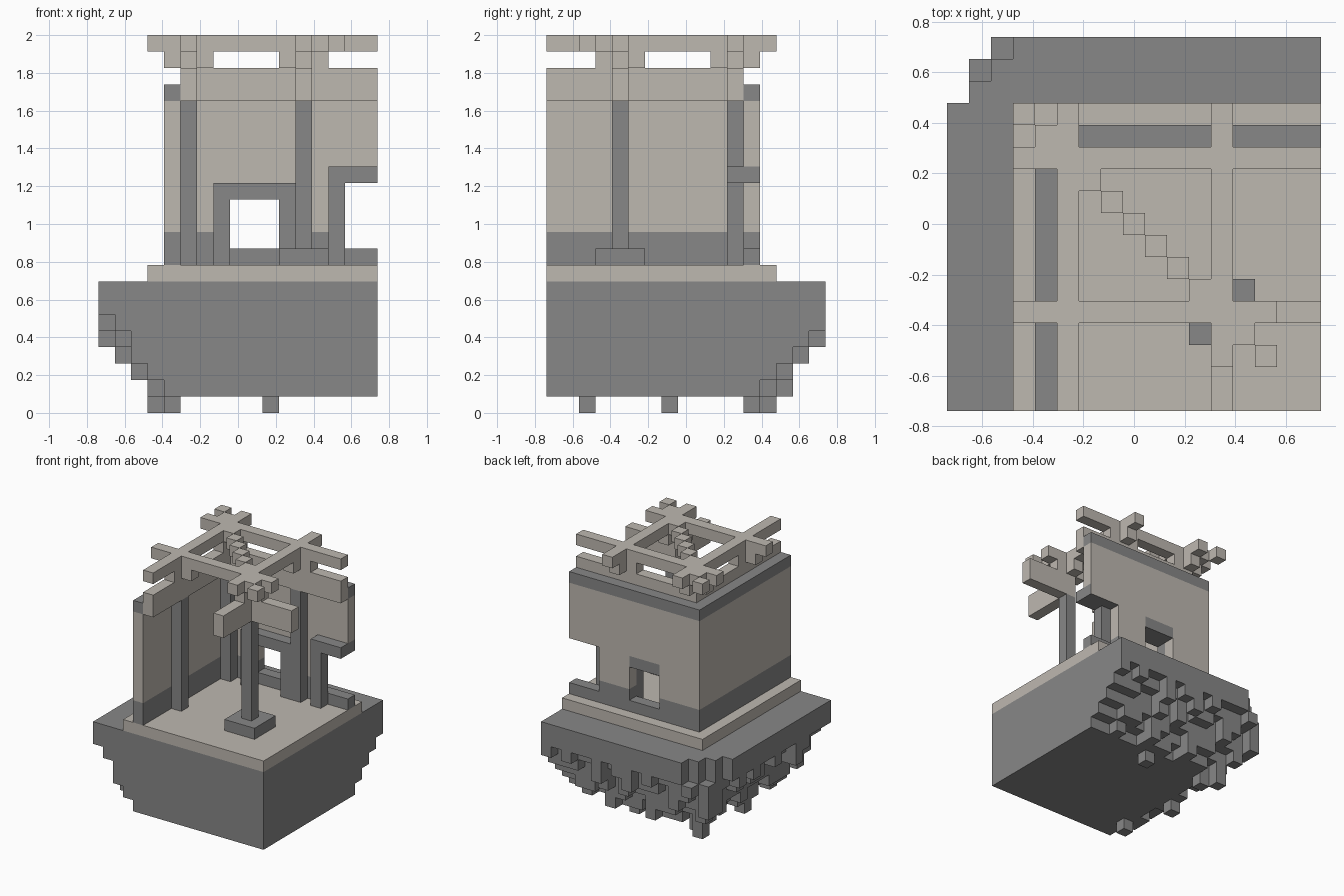
import bpy, bmesh, random
from mathutils import Vector

if "Cube" in bpy.data.objects:
    bpy.data.objects.remove(bpy.data.objects["Cube"], do_unlink=True)

U = 2 / 23            # edge length of one block
HALF = 8.5            # half the footprint in blocks


def material(name, rgb):
    m = bpy.data.materials.new(name)
    m.use_nodes = True
    m.diffuse_color = (*rgb, 1)
    bsdf = m.node_tree.nodes["Principled BSDF"]
    bsdf.inputs["Base Color"].default_value = (*rgb, 1)
    bsdf.inputs["Roughness"].default_value = 0.9
    return m


PALE = material("pale_stone", (0.515, 0.48, 0.434))
DARK = material("dark_stone", (0.245, 0.245, 0.245))


def box(x0, x1, y0, y1, z0, z1):
    return {(x, y, z) for x in range(x0, x1) for y in range(y0, y1) for z in range(z0, z1)}


def build(name, cells, mat, back_mat=None):
    """Skin a set of blocks, keeping only the outer faces."""
    bm = bmesh.new()
    verts = {}

    def vert(p):
        key = tuple(round(c) for c in p)
        if key not in verts:
            x, y, z = key
            verts[key] = bm.verts.new(((x - HALF) * U, (y - HALF) * U, z * U))
        return verts[key]

    for c in sorted(cells):
        for axis in range(3):
            for side in (0, 1):
                n = list(c)
                n[axis] += 1 if side else -1
                if tuple(n) in cells:
                    continue
                u, v = Vector((0, 0, 0)), Vector((0, 0, 0))
                u[(axis + 1) % 3] = 1
                v[(axis + 2) % 3] = 1
                o = Vector(c)
                o[axis] += side
                ring = [o, o + u, o + u + v, o + v]
                face = bm.faces.new([vert(p) for p in (ring if side else ring[::-1])])
                if back_mat and axis == 1 and side:
                    face.material_index = 1
    mesh = bpy.data.meshes.new(name)
    bm.to_mesh(mesh)
    bm.free()
    mesh.materials.append(mat)
    if back_mat:
        mesh.materials.append(back_mat)
    obj = bpy.data.objects.new(name, mesh)
    bpy.context.collection.objects.link(obj)
    return obj


# Rock base: stepped underside on the two outer sides, with hanging blocks
random.seed(7)
STEP = [6, 5, 3, 2, 1]
LOWEST = [4, 2, 1, 1, 1]
HANGING = {(3, 13), (4, 12), (10, 12), (3, 7), (4, 2)}
rock = set()
for x in range(17):
    for y in range(17):
        a, b = x, 16 - y
        if (a == 0 and b < 3) or (a < 2 and b == 0):
            continue
        m = min(a, b, int((a + b) * 0.6), 4)
        bottom = STEP[m]
        if x == 16:
            bottom = max(1, bottom - (b < 2))
        elif y > 0:
            bottom = max(LOWEST[m], bottom - random.choice((0, 0, 0, 1, 1, 2)))
        if (x, y) in HANGING:
            bottom = 0
        top = 6 if (a, b) in ((1, 1), (2, 0)) else 8
        rock |= box(x, x + 1, y, y + 1, min(bottom, top - 1), top)
build("rock_base", rock, DARK)

# Floor slab
build("floor_slab", box(3, 17, 0, 14, 8, 9), PALE)

# Two walls in three bands, with a window and a doorway cut out
openings = box(8, 11, 12, 13, 10, 14) | box(14, 17, 12, 13, 10, 15)
for name, z0, z1, mat in (("wall_plinth", 9, 11, DARK),
                          ("wall_panel", 11, 19, PALE),
                          ("wall_cap", 19, 20, DARK)):
    walls = box(4, 5, 0, 13, z0, z1) | box(4, 17, 12, 13, z0, z1)
    build(name, walls - openings, mat)

# Window surround and doorway surround
window = box(7, 12, 11, 12, 9, 14) - box(8, 11, 11, 12, 9, 13)
build("window_surround", window | box(8, 11, 11, 13, 13, 14), DARK)
build("door_jamb", box(14, 15, 11, 12, 9, 14), DARK)
build("door_lintel", box(14, 17, 11, 13, 14, 15), DARK, PALE)

# Columns, with a pedestal under the free-standing one
NODES = [(x, y) for x in (5, 12) for y in (4, 11)]
for i, (x, y) in enumerate(NODES):
    foot = 10 if (x, y) == (12, 4) else 9
    build(f"column_{i + 1}", box(x, x + 1, y, y + 1, foot, 19), DARK)
build("pedestal", box(11, 14, 3, 6, 9, 10), DARK)

# Wall beams and the stubs over the free-standing column
build("wall_beams", box(5, 6, 0, 12, 19, 21) | box(5, 17, 11, 12, 19, 21), PALE)
build("column_beams", box(12, 13, 0, 5, 19, 21) | box(12, 17, 4, 5, 19, 21), PALE)

# Cross-shaped brackets
for i, (x, y) in enumerate(NODES):
    cross = box(x - 1, x + 2, y, y + 1, 21, 22) | box(x, x + 1, y - 1, y + 2, 21, 22)
    build(f"bracket_{i + 1}", cross, PALE)

# Roof grid with a diagonal rib
roof = box(5, 6, 0, 14, 22, 23) | box(12, 13, 2, 14, 22, 23)
roof |= box(3, 17, 11, 12, 22, 23) | box(3, 15, 4, 5, 22, 23)
for x in range(3, 15):
    roof.add((x, 16 - x, 22))
build("roof_grid", roof, PALE)
